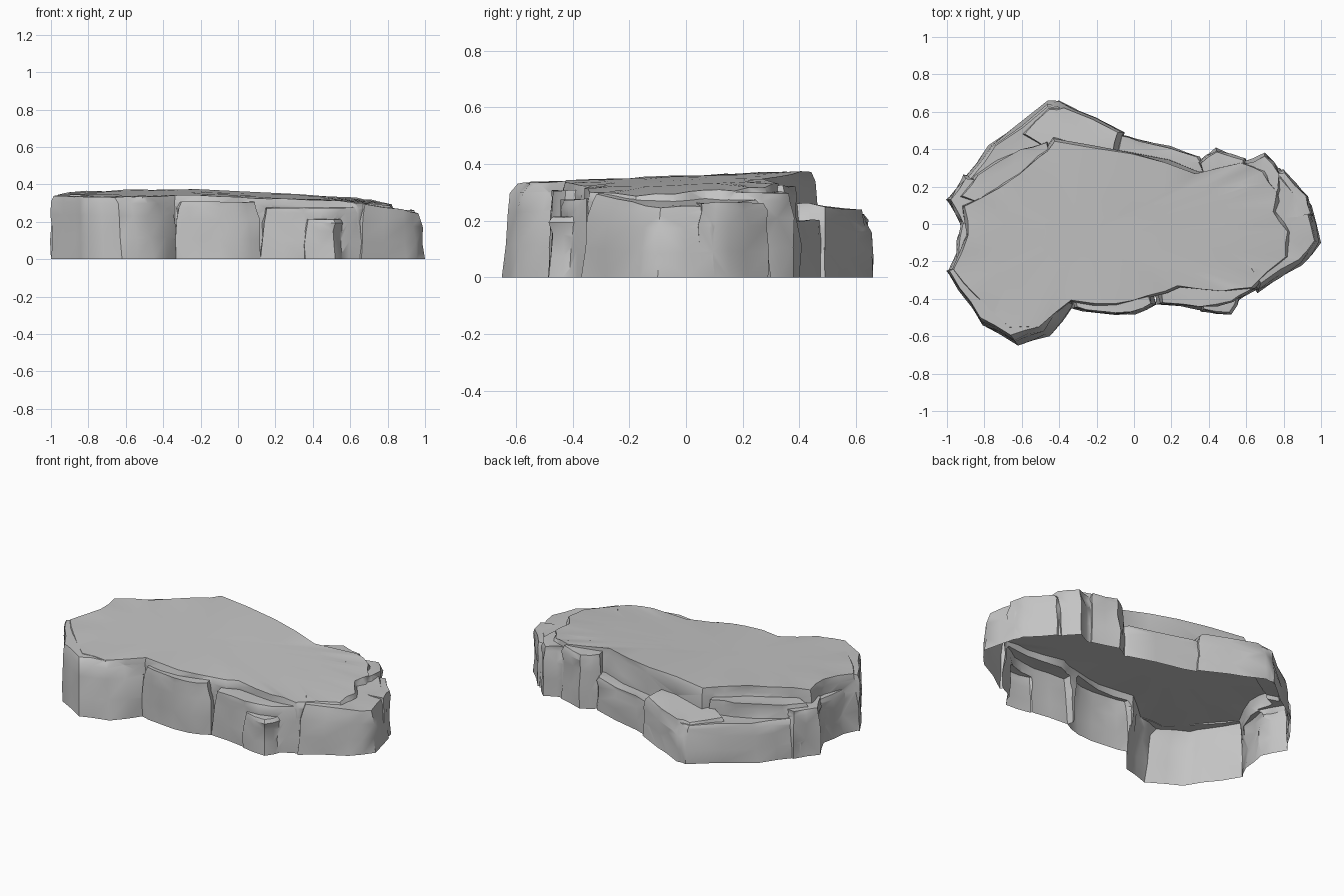
import bpy, bmesh, random
from mathutils import Vector

random.seed(4)
if "Cube" in bpy.data.objects:
    bpy.data.objects.remove(bpy.data.objects["Cube"], do_unlink=True)

stone = bpy.data.materials.new("pale grey stone")
stone.use_nodes = True
stone.diffuse_color = (.55, .55, .55, 1)
stone.node_tree.nodes["Principled BSDF"].inputs["Base Color"].default_value = stone.diffuse_color


def shake(amount):
    return random.uniform(-amount, amount)


def rock(name, outline, height, rim=.87, centre=None, rough=.012):
    """Rounded stone: an outline lofted upwards from just below the ground."""
    points = [Vector(p) for p in outline]
    middle = Vector(centre) if centre else sum(points, Vector((0, 0))) / len(points)
    # split each edge so the sides can look chipped
    loop = []
    for a, b in zip(points, points[1:] + points[:1]):
        side = (a + b) / 2
        loop += [a, side + (side - middle).normalized() * shake(rough)]
    # share of the height and width for every ring, from the ground to the top
    soft = 1 - rim
    profile = [(-.2, 1), (0, 1), (.35, 1 - soft * .15), (.7, 1 - soft * .4),
               (.9, 1 - soft * .65), (1, rim), (1, rim * .7), (1, rim * .35)]
    bm = bmesh.new()
    rings = []
    for level, (share, width) in enumerate(profile):
        ring = []
        for p in loop:
            q = middle + (p - middle) * width
            if 1 < level < 5:
                q += (p - middle).normalized() * shake(rough)
            lift = shake(rough / 3) if level == 5 else 0
            ring.append(bm.verts.new((q.x, q.y, share * height(q.x, q.y) + lift)))
        rings.append(ring)
    # close both ends with fans
    base = bm.verts.new((*middle, -.2 * height(*middle)))
    peak = bm.verts.new((*middle, height(*middle)))
    count = len(loop)
    for i in range(count):
        j = (i + 1) % count
        for low, high in zip(rings, rings[1:]):
            bm.faces.new((low[i], low[j], high[j], high[i]))
        bm.faces.new((rings[-1][i], rings[-1][j], peak))
        bm.faces.new((rings[0][j], rings[0][i], base))
    bmesh.ops.triangulate(bm, faces=bm.faces)
    bmesh.ops.recalc_face_normals(bm, faces=bm.faces)
    mesh = bpy.data.meshes.new(name)
    bm.to_mesh(mesh)
    bm.free()
    mesh.materials.append(stone)
    obj = bpy.data.objects.new(name, mesh)
    bpy.context.collection.objects.link(obj)
    return obj


def slope(base, sx=0, sy=0):
    """Sloped top plane through the given height at the origin."""
    return lambda x, y: base + sx * x + sy * y


def plateau(x, y):
    return .357 + .04 * y - .045 * max(0, x + .2) - .06 * max(0, x - .55)


# Broad slab that forms the walkable top
slab = rock("stone_ledge", [
    (-.99, -.25), (-.91, -.06), (-.93, .1), (-.74, .2), (-.52, .37), (-.43, .46),
    (0, .39), (.35, .28), (.6, .34), (.72, .29), (.8, .18), (.78, .07),
    (.86, -.04), (.85, -.18), (.66, -.35), (.5, -.37), (.25, -.34), (.1, -.39),
    (-.1, -.44), (-.34, -.42), (-.52, -.57), (-.68, -.57), (-.86, -.4)],
    plateau, .965, (-.25, -.05))


def add_rock(*details):
    """Fuse one more stone into the slab."""
    piece = rock(*details)
    bpy.ops.object.select_all(action='DESELECT')
    slab.select_set(True)
    bpy.context.view_layer.objects.active = slab
    fuse = slab.modifiers.new("fuse", 'BOOLEAN')
    fuse.operation = 'UNION'
    fuse.solver = 'EXACT'
    fuse.object = piece
    bpy.ops.object.modifier_apply(modifier=fuse.name)
    bpy.data.objects.remove(piece, do_unlink=True)


# Front right shoulder
add_rock("front_shoulder", [
    (-1, -.25), (-.7, -.1), (-.4, -.25), (-.32, -.43), (-.45, -.6),
    (-.62, -.65), (-.81, -.54), (-.87, -.44)], slope(.349, 0, .03), .86, (-.9, -.25))

# Low ledges at the back
add_rock("back_ledge", [
    (-.93, .22), (-.6, .1), (-.1, .3), (-.05, .49), (-.4, .66), (-.46, .66),
    (-.78, .42)], slope(.21, -.02, .01))
add_rock("back_ledge_block", [
    (-.62, .48), (-.45, .36), (-.08, .36), (-.05, .49), (-.38, .64), (-.47, .63)],
    slope(.31, 0, -.12))
add_rock("back_step", [
    (-.12, .25), (.3, .2), (.4, .3), (.35, .36), (.02, .45), (-.08, .48)],
    slope(.2), .93)
add_rock("back_side_step", [
    (-.94, .14), (-.75, .08), (-.42, .3), (-.45, .45), (-.6, .41), (-.85, .26)],
    slope(.3, 0, .03), .92)
add_rock("side_block", [(-1, .13), (-.92, -.02), (-.7, .02), (-.68, .25), (-.91, .26)],
         slope(.28))
add_rock("side_chip", [(-.95, -.18), (-.92, .02), (-.7, 0), (-.7, -.2)], slope(.27), .92)

# Back left outcrops
add_rock("back_left_outcrop", [(.34, .33), (.44, .4), (.6, .35), (.6, .15), (.38, .2)],
         slope(.322))
add_rock("back_left_corner", [(.56, .33), (.7, .38), (.79, .27), (.76, .1), (.58, .15)],
         slope(.3))

# Rounded end on the left
add_rock("left_end", [
    (.6, .25), (.78, .3), (.95, .1), (1, -.1), (.9, -.22), (.66, -.37), (.55, -.2)],
    slope(.4, -.16, -.02), .84)
add_rock("left_end_block", [(.74, .28), (.8, .29), (.93, .15), (.96, .04), (.78, .02)],
         slope(.262))

# Front ledges
add_rock("front_middle_ledge", [
    (-.36, -.3), (.08, -.24), (.12, -.43), (0, -.48), (-.2, -.475), (-.33, -.45)],
    slope(.305))
add_rock("front_left_ledge", [
    (.08, -.26), (.5, -.22), (.66, -.35), (.54, -.42), (.35, -.455), (.12, -.43)],
    slope(.275))
add_rock("front_knob", [(.34, -.36), (.48, -.31), (.57, -.38), (.52, -.485), (.36, -.465)],
         slope(.215), .84)

# Trim at the ground, leaving the underside open
bm = bmesh.new()
bm.from_mesh(slab.data)
bmesh.ops.bisect_plane(bm, geom=bm.verts[:] + bm.edges[:] + bm.faces[:], dist=.0001,
                       plane_co=(0, 0, 0), plane_no=(0, 0, 1), clear_inner=True)
bmesh.ops.remove_doubles(bm, verts=bm.verts, dist=.002)
bm.to_mesh(slab.data)
bm.free()
bpy.ops.object.shade_smooth_by_angle(angle=.7)
